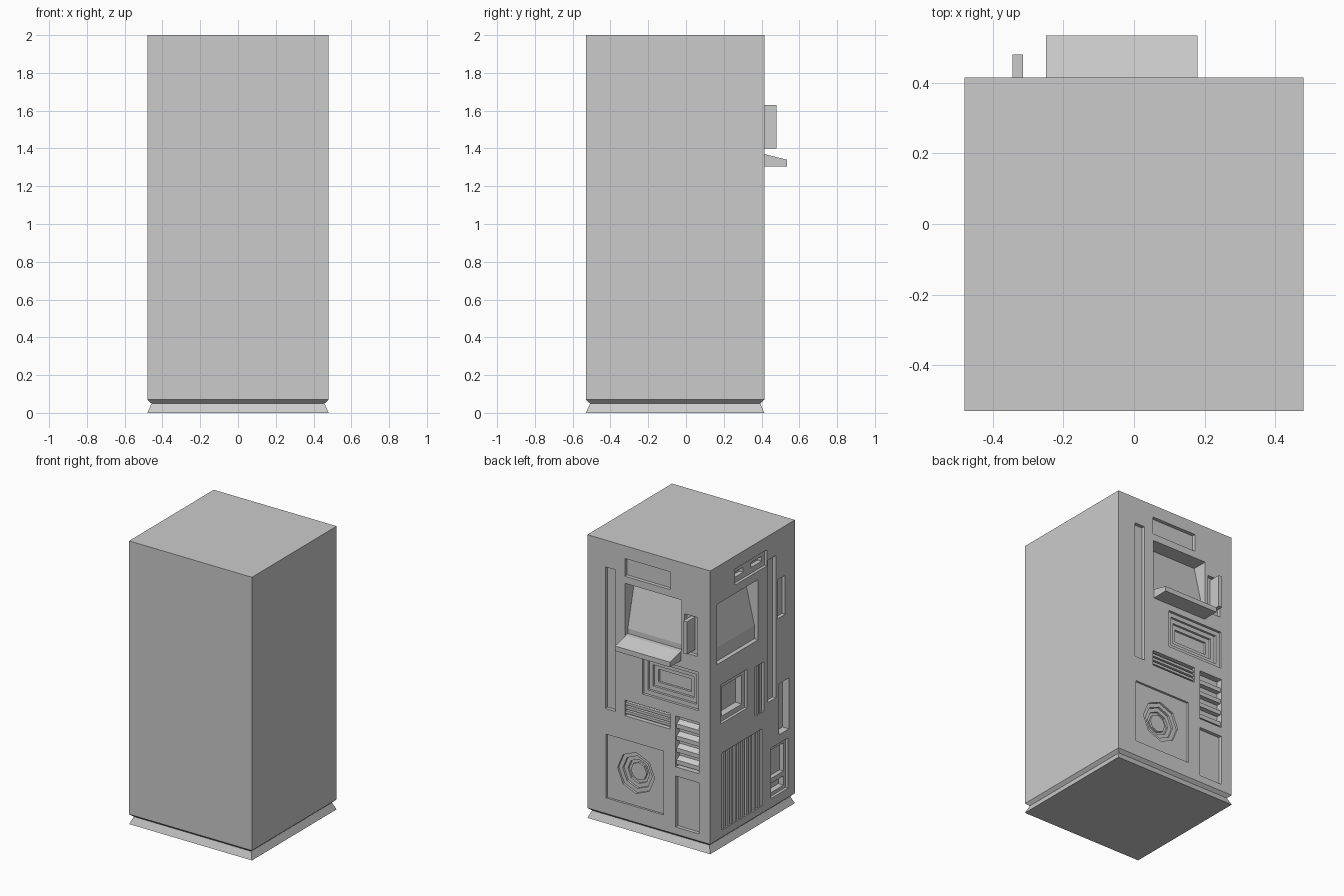
import bpy, bmesh, math
from mathutils import Vector

if "Cube" in bpy.data.objects:
    bpy.data.objects.remove(bpy.data.objects["Cube"])

BACK, LEFT = 0.415, -0.48
Y0 = -0.53


def P(face, a, d, z):
    """Point on a detailed face: a runs along it, d is depth inward."""
    return Vector((a, BACK - d, z)) if face == 'B' else Vector((LEFT + d, a, z))


def prism(bm, ring0, ring1):
    v0 = [bm.verts.new(p) for p in ring0]
    v1 = [bm.verts.new(p) for p in ring1]
    n = len(v0)
    fs = [bm.faces.new(v0), bm.faces.new(v1[::-1])]
    for i in range(n):
        j = (i + 1) % n
        fs.append(bm.faces.new((v0[j], v0[i], v1[i], v1[j])))
    bmesh.ops.recalc_face_normals(bm, faces=fs)


def profile(bm, face, a0, a1, pts):
    """Depth/height outline extruded along the face."""
    prism(bm, [P(face, a0, d, z) for d, z in pts], [P(face, a1, d, z) for d, z in pts])


def box(bm, face, a0, a1, z0, z1, d0, d1):
    profile(bm, face, a0, a1, [(d0, z0), (d1, z0), (d1, z1), (d0, z1)])


def octagon(bm, face, a, z, r, d0, d1):
    ang = [i * math.pi / 4 for i in range(8)]
    prism(bm, *[[P(face, a + r * math.cos(t), d, z + r * math.sin(t)) for t in ang]
                for d in (d0, d1)])


def finish(bm, name):
    me = bpy.data.meshes.new(name)
    bm.to_mesh(me)
    bm.free()
    ob = bpy.data.objects.new(name, me)
    bpy.context.collection.objects.link(ob)
    return ob


# cabinet with pinched plinth
bm = bmesh.new()
rings = []
for inset, z in ((0, 0), (.022, .05), (0, .07), (0, 2)):
    x, ya, yb = .48 - inset, Y0 + inset, BACK - inset
    rings.append([bm.verts.new(p) for p in ((-x, ya, z), (x, ya, z), (x, yb, z), (-x, yb, z))])
bm.faces.new(rings[0][::-1])
bm.faces.new(rings[-1])
for lo, hi in zip(rings, rings[1:]):
    for i in range(4):
        j = (i + 1) % 4
        bm.faces.new((lo[i], lo[j], hi[j], hi[i]))
bmesh.ops.recalc_face_normals(bm, faces=bm.faces)
cabinet = finish(bm, 'cabinet')

# cutters, grouped by nesting level: (face, a0, a1, z0, z1, depth)
levels = [
    [('B', .26, .34, .81, 1.81, .025), ('B', -.17, .187, 1.785, 1.91, .025),
     ('B', -.38, -.28, 1.37, 1.645, .025), ('B', -.39, .05, .99, 1.26, .018),
     ('B', -.165, .187, .80, .91, .03), ('B', -.393, -.21, .545, .905, .045),
     ('B', -.113, .333, .18, .63, .015), ('B', -.393, -.21, .12, .48, .025),
     ('L', -.218, .137, 1.795, 1.908, .02), ('L', .004, .293, .875, 1.15, .02),
     ('L', -.185, -.085, .78, 1.13, .03), ('L', -.318, -.23, .825, 1.83, .025),
     ('L', -.42, -.335, 1.375, 1.65, .025), ('L', -.463, -.352, .55, .91, .05),
     ('L', -.452, -.263, .135, .49, .02), ('L', -.163, .285, .12, .665, .03)],
    [('B', -.36, .02, 1.02, 1.23, .034), ('L', .035, .262, .91, 1.115, .07),
     ('L', .02, .115, 1.835, 1.87, .05), ('L', -.185, -.07, 1.835, 1.87, .05),
     ('L', -.43, -.285, .26, .46, .05), ('L', -.43, -.285, .16, .225, .06)],
    [('B', -.33, -.01, 1.05, 1.20, .05)],
    [('B', -.30, -.04, 1.08, 1.17, .065)],
]
fan = (.11, .41)
for n, cuts in enumerate(levels):
    bm = bmesh.new()
    for f, a0, a1, z0, z1, d in cuts:
        box(bm, f, a0, a1, z0, z1, -.05, d)
    if n == 0:
        # sloping screen recesses
        for f, a0, a1, zb in (('B', -.255, .185, 1.37), ('L', -.12, .337, 1.31)):
            profile(bm, f, a0, a1, [(-.05, zb), (.03, zb), (.03, 1.405), (.11, 1.735), (-.05, 1.735)])
    else:
        # stepped speaker rings
        octagon(bm, 'B', *fan, .175 - .03 * n, -.05, .015 + .015 * n)
    cutter = finish(bm, f'cutter_{n}')
    cutter.hide_render = True
    mod = cabinet.modifiers.new('recess', 'BOOLEAN')
    mod.operation, mod.solver, mod.object = 'DIFFERENCE', 'EXACT', cutter
    bpy.context.view_layer.update()
    dg = bpy.context.evaluated_depsgraph_get()
    mesh = bpy.data.meshes.new_from_object(cabinet.evaluated_get(dg))
    cabinet.modifiers.clear()
    cabinet.data = mesh
    bpy.data.objects.remove(cutter)

# sloped shelf under the back screen
bm = bmesh.new()
profile(bm, 'B', -.25, .18, [(0, 1.305), (-.12, 1.305), (-.12, 1.34), (0, 1.37)])
finish(bm, 'shelf')

# upright handle
bm = bmesh.new()
box(bm, 'B', -.345, -.315, 1.40, 1.63, -.065, .025)
finish(bm, 'handle')

# horizontal vent slats
bm = bmesh.new()
for i in range(3):
    z = .815 + i * .03
    box(bm, 'B', -.165, .187, z, z + .018, .008, .03)
finish(bm, 'back_vent_slats')

# stacked tray louvres
bm = bmesh.new()
for i in range(4):
    z = .56 + i * .085
    profile(bm, 'B', -.393, -.21, [(.045, z), (.01, z), (.01, z + .03), (.045, z + .05)])
finish(bm, 'tray_louvres')

# speaker hub
bm = bmesh.new()
octagon(bm, 'B', *fan, .062, .045, .06)
finish(bm, 'speaker_hub')

# tall side grille and small side slot bars
bm = bmesh.new()
for i in range(10):
    y = -.135 + i * .0425
    box(bm, 'L', y - .012, y + .012, .12, .665, .006, .03)
finish(bm, 'side_grille_bars')
bm = bmesh.new()
for y in (-.152, -.118):
    box(bm, 'L', y - .01, y + .01, .78, 1.13, .005, .03)
finish(bm, 'side_slot_bars')
